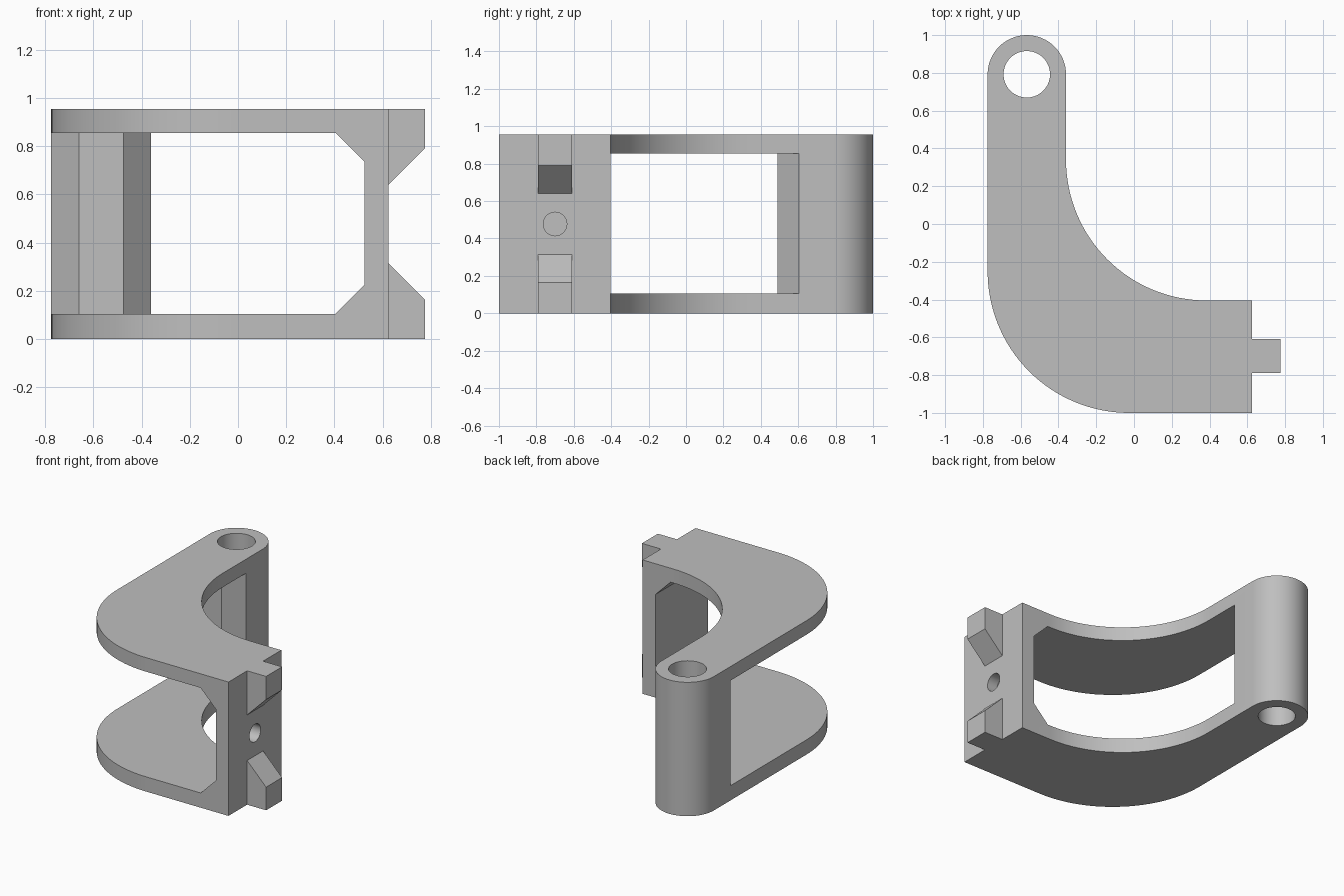
import bpy, bmesh
from math import cos, sin, radians
from mathutils import Vector

if "Cube" in bpy.data.objects:
    bpy.data.objects.remove(bpy.data.objects["Cube"])

HEIGHT = 0.955
PIN = (-0.5675, 0.7925)      # centre of the hinge barrel
TAB_Y = -0.70                # centre line of tabs and screw hole

grey = bpy.data.materials.new("plain grey")
grey.use_nodes = True
colour = (0.52, 0.52, 0.52, 1)
grey.diffuse_color = colour
grey.node_tree.nodes["Principled BSDF"].inputs["Base Color"].default_value = colour


def arc(cx, cy, r, start, end, steps=32):
    angles = [radians(start + (end - start) * i / steps) for i in range(steps + 1)]
    return [(cx + r * cos(a), cy + r * sin(a)) for a in angles]


def prism(name, points, low, high, axis="z"):
    """Extrude a 2D outline along z (xy outline), y (xz outline) or x (yz outline)."""
    place = {"z": lambda a, b, d: (a, b, d),
             "y": lambda a, b, d: (a, d, b),
             "x": lambda a, b, d: (d, a, b)}[axis]
    bm = bmesh.new()
    face = bm.faces.new([bm.verts.new(place(a, b, low)) for a, b in points])
    moved = bmesh.ops.extrude_face_region(bm, geom=[face])["geom"]
    shift = Vector(place(0, 0, high - low))
    bmesh.ops.translate(bm, vec=shift,
                        verts=[v for v in moved if isinstance(v, bmesh.types.BMVert)])
    bmesh.ops.recalc_face_normals(bm, faces=bm.faces)
    mesh = bpy.data.meshes.new(name)
    bm.to_mesh(mesh)
    bm.free()
    mesh.materials.append(grey)
    obj = bpy.data.objects.new(name, mesh)
    bpy.context.collection.objects.link(obj)
    return obj


def cut(target, cutter):
    """Subtract the cutter from the target and discard it."""
    mod = target.modifiers.new("cut", "BOOLEAN")
    mod.operation = "DIFFERENCE"
    mod.solver = "EXACT"
    mod.object = cutter
    bpy.context.view_layer.objects.active = target
    bpy.ops.object.modifier_apply(modifier=mod.name)
    bpy.data.objects.remove(cutter)


# Curved arm: barrel end, outer bend, flat end, inner bend
outline = (arc(*PIN, 0.2075, 0, 180)
           + arc(-0.025, -0.25, 0.75, 180, 270)
           + [(0.625, -1.0), (0.625, -0.405)]
           + arc(0.385, 0.34, 0.745, 270, 180))
arm = prism("bracket_arm", outline, 0, HEIGHT)

# Window between the two plates, chamfered beside the end wall
window = prism("window_cutter",
               [(-1, 0.105), (0.405, 0.105), (0.525, 0.225),
                (0.525, 0.735), (0.405, 0.855), (-1, 0.855)], -1.2, 1.05, "y")
# Solid hinge post with bevelled front corners is kept
post = prism("post_keeper",
             [(-0.66, 0.49), (-0.475, 0.49), (-0.275, 0.69),
              (-0.275, 1.2), (-0.86, 1.2), (-0.86, 0.69)], -0.1, 1.1)
cut(window, post)
cut(arm, window)

# Hinge bore and blind screw hole
cut(arm, prism("bore_cutter", arc(*PIN, 0.123, 0, 354, 59), -0.1, 1.1))
cut(arm, prism("screw_hole_cutter", arc(TAB_Y, HEIGHT / 2, 0.063, 0, 350, 35),
               0.545, 0.7, "x"))

bpy.ops.object.select_all(action="DESELECT")
arm.select_set(True)
bpy.context.view_layer.objects.active = arm
bpy.ops.object.shade_smooth_by_angle(angle=radians(30))

# Sloped tabs on the end wall, mirrored top and bottom
tab = [(0.625, 0), (0.775, 0), (0.775, 0.165), (0.625, 0.315)]
prism("lower_tab", tab, TAB_Y - 0.09, TAB_Y + 0.09, "y")
prism("upper_tab", [(x, HEIGHT - z) for x, z in tab], TAB_Y - 0.09, TAB_Y + 0.09, "y")
